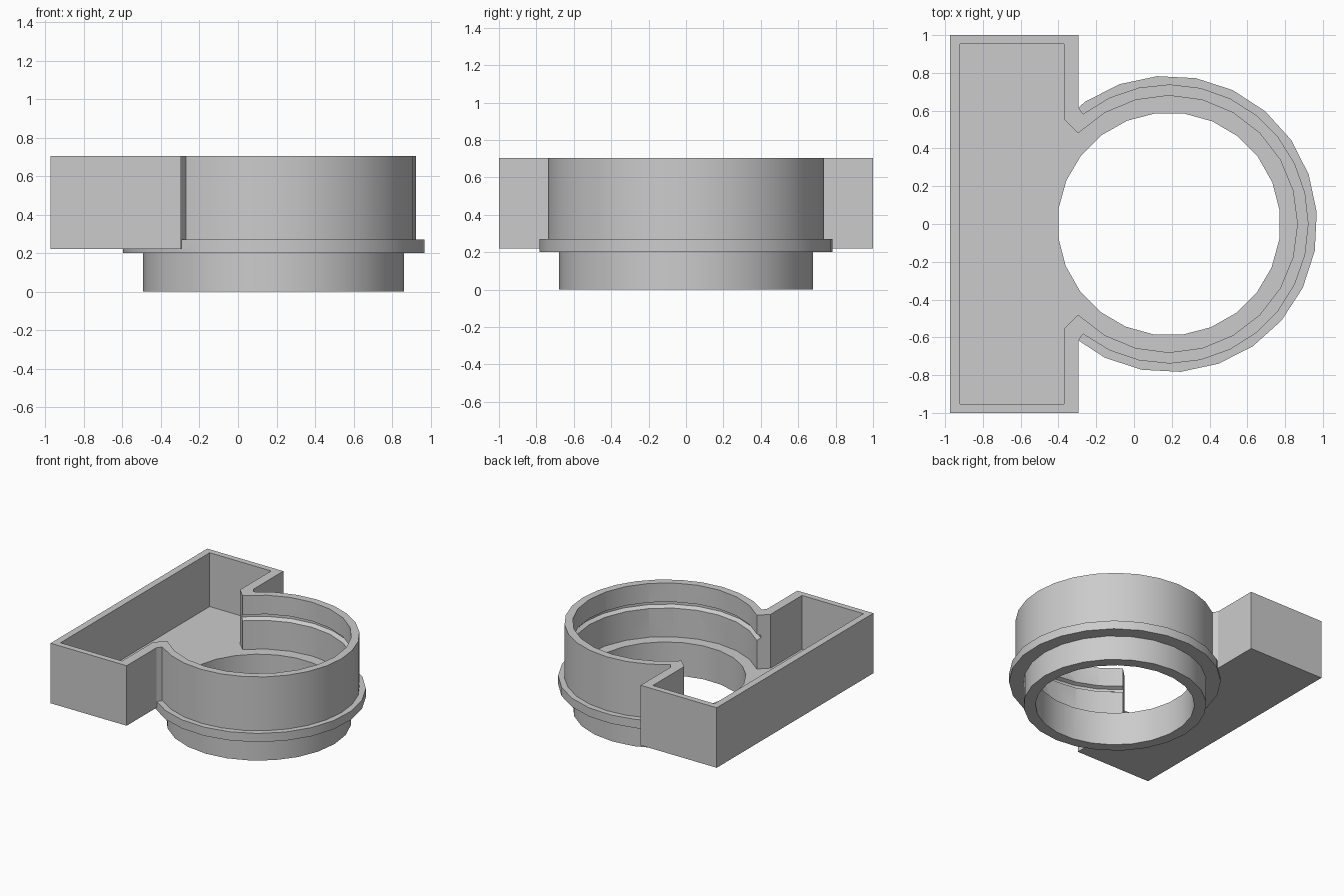
import bpy
import bmesh
from math import sin, cos, radians

cube = bpy.data.objects.get("Cube")
if cube:
    bpy.data.objects.remove(cube, do_unlink=True)

CX = 0.185       # centre of the round socket
TOP = 0.705      # rim height
FLOOR = 0.27     # inside floor height

grey = bpy.data.materials.new("plain grey")
grey.use_nodes = True
grey.diffuse_color = (0.6, 0.6, 0.6, 1)
grey.node_tree.nodes["Principled BSDF"].inputs["Base Color"].default_value = (0.6, 0.6, 0.6, 1)


def finish(name, bm):
    bmesh.ops.recalc_face_normals(bm, faces=bm.faces)
    mesh = bpy.data.meshes.new(name)
    bm.to_mesh(mesh)
    bm.free()
    mesh.materials.append(grey)
    obj = bpy.data.objects.new(name, mesh)
    bpy.context.collection.objects.link(obj)
    return obj


def arc(radius, start, end, steps):
    angles = [radians(start + (end - start) * i / steps) for i in range(steps + 1)]
    return [(CX + radius * cos(a), radius * sin(a)) for a in angles]


def stack(name, rings):
    """Solid skinned through horizontal outlines given as (points, z)."""
    bm = bmesh.new()
    loops = [[bm.verts.new((x, y, z)) for x, y in pts] for pts, z in rings]
    for low, high in zip(loops, loops[1:]):
        n = len(low)
        for i in range(n):
            j = (i + 1) % n
            bm.faces.new((low[i], low[j], high[j], high[i]))
    bm.faces.new(loops[0])
    bm.faces.new(loops[-1])
    return finish(name, bm)


def disc(name, radius, low, high, turn=0):
    pts = arc(radius, turn, turn + 360, 24)[:-1]
    return stack(name, [(pts, low), (pts, high)])


def keyhole(left, right, half, neck_y, ring):
    """Rectangular tray outline joined to the open ring arc."""
    return ring + [(right, neck_y), (right, half), (left, half),
                   (left, -half), (right, -half), (right, -neck_y)]


def combine(target, tool, operation):
    mod = target.modifiers.new(operation.lower(), 'BOOLEAN')
    mod.operation = operation
    mod.solver = 'EXACT'
    mod.object = tool
    bpy.ops.object.select_all(action='DESELECT')
    bpy.context.view_layer.objects.active = target
    target.select_set(True)
    bpy.ops.object.modifier_apply(modifier=mod.name)
    bpy.data.objects.remove(tool, do_unlink=True)


# Outer shell: side tray and round wall
outer = keyhole(-0.975, -0.295, 1.0, 0.62, arc(0.739, -128, 128, 20))
housing = stack("housing", [(outer, 0.22), (outer, TOP)])

# Flange and lower collar
combine(housing, disc("flange", 0.785, 0.2, FLOOR, 4.5), 'UNION')
combine(housing, disc("collar", 0.678, 0, 0.25), 'UNION')

# Hollow inside of tray and socket
inner = keyhole(-0.92, -0.37, 0.952, 0.553, arc(0.68, -135, 135, 18))
combine(housing, stack("cavity", [(inner, FLOOR), (inner, 0.9)]), 'DIFFERENCE')

# Through hole
combine(housing, disc("bore", 0.59, -0.1, 0.45, 7), 'DIFFERENCE')

# Snap groove around the inside of the round wall
groove = [(arc(r, 0, 360, 24)[:-1], z) for r, z in
          ((0.66, 0.49), (0.71, 0.52), (0.71, 0.54), (0.66, 0.56))]
combine(housing, stack("groove", groove), 'DIFFERENCE')

bpy.ops.object.select_all(action='DESELECT')
housing.select_set(True)
bpy.context.view_layer.objects.active = housing
bpy.ops.object.shade_smooth_by_angle(angle=radians(30))
